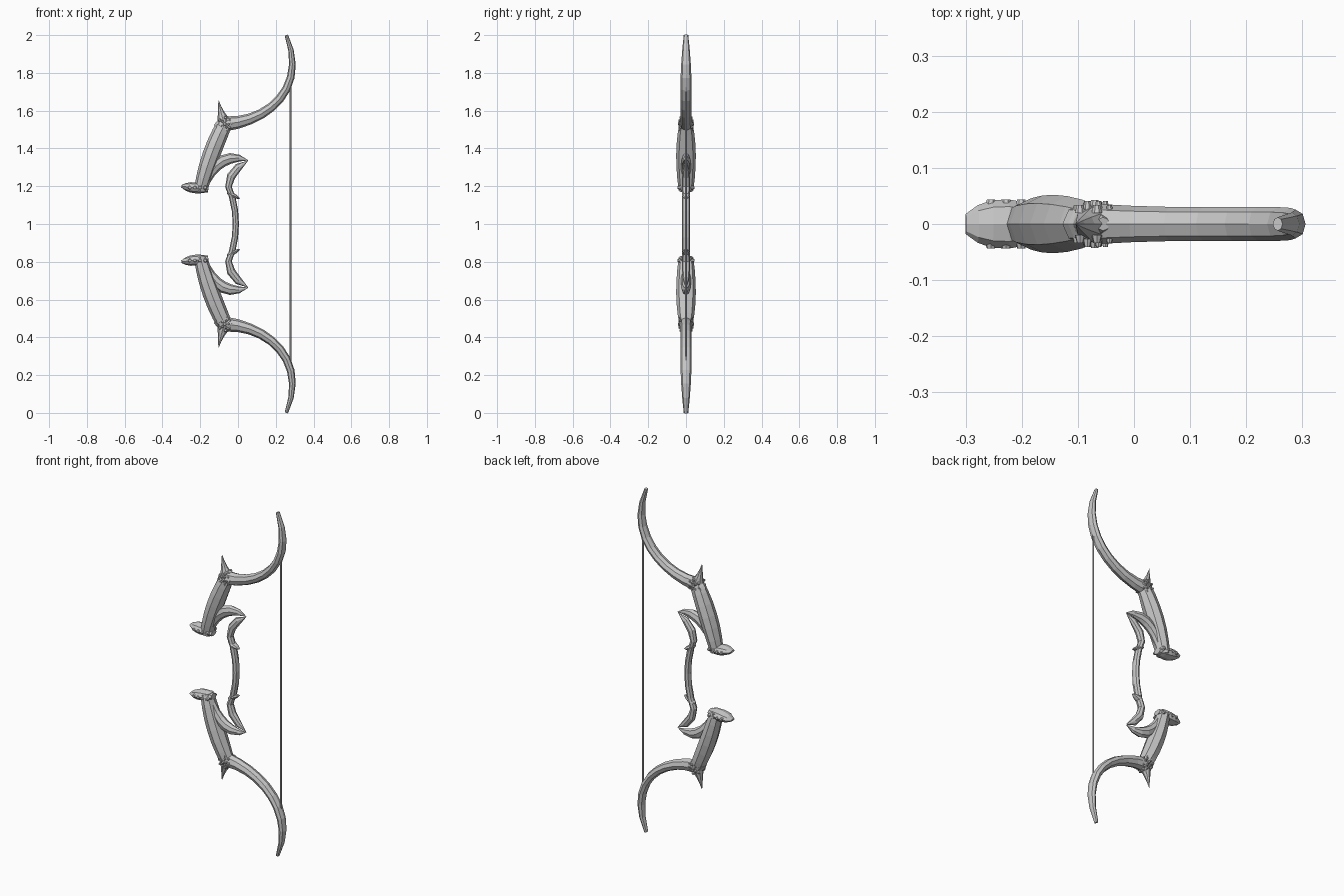
import bpy, bmesh, math, random
from mathutils import Vector, Matrix

cube = bpy.data.objects.get("Cube")
if cube:
    bpy.data.objects.remove(cube)

shade = (.57, .57, .57, 1)
grey = bpy.data.materials.new("stone_grey")
grey.use_nodes = True
grey.diffuse_color = shade
grey.node_tree.nodes["Principled BSDF"].inputs["Base Color"].default_value = shade


def bezier(values, t):
    """Blend numbers or vectors along a Bezier curve of any degree."""
    while len(values) > 1:
        values = [a * (1 - t) + b * t for a, b in zip(values, values[1:])]
    return values[0]


def finish(name, bm, mirrored):
    """Make the object about the grip's middle, mirrored up and down."""
    bmesh.ops.remove_doubles(bm, verts=bm.verts, dist=.0001)
    bmesh.ops.recalc_face_normals(bm, faces=bm.faces)
    mesh = bpy.data.meshes.new(name)
    bm.to_mesh(mesh)
    bm.free()
    mesh.materials.append(grey)
    part = bpy.data.objects.new(name, mesh)
    part.location.z = 1
    bpy.context.collection.objects.link(part)
    if mirrored:
        mirror = part.modifiers.new("Mirror", "MIRROR")
        mirror.use_axis = (False, False, True)
        mirror.use_mirror_merge = False


def sweep(name, path, widths, depths, steps, sides=8, mirrored=True):
    """Loft a tapering section along a curve; heights count from the grip's middle."""
    bm = bmesh.new()
    points = [bezier([Vector((x, 0, z)) for x, z in path], i / steps) for i in range(steps + 1)]
    rings = []
    for i, point in enumerate(points):
        along = (points[min(i + 1, steps)] - points[max(i - 1, 0)]).normalized()
        across = along.cross(Vector((0, -1, 0))) * bezier(widths, i / steps)
        outward = Vector((0, bezier(depths, i / steps), 0))
        angles = [math.tau * k / sides for k in range(sides)]
        rings.append([bm.verts.new(point + across * math.cos(a) + outward * math.sin(a))
                      for a in angles])
    for lower, upper in zip(rings, rings[1:]):
        for k in range(sides):
            bm.faces.new((lower[k - 1], lower[k], upper[k], upper[k - 1]))
    bm.faces.new(rings[0])
    bm.faces.new(rings[-1])
    finish(name, bm, mirrored)


def rivets(name, spots):
    """Low faceted rivets on the front and back, each with its own depth."""
    bm = bmesh.new()
    for x, z, radius, depth in spots:
        for side in (-1, 1):
            place = Matrix.Translation((x, side * depth, z))
            turn = Matrix.Rotation(-side * math.pi / 2, 4, "X")
            bmesh.ops.create_cone(bm, cap_ends=True, segments=7, radius1=radius,
                                  radius2=radius * .6, depth=.014, matrix=place @ turn)
    finish(name, bm, True)


# Joints shared by neighbouring parts
elbow = (-.07, .53)
hook_tip = (.055, .337)
collar_joint = (-.03, .14)

# Curved outer limb with a blunt tip
sweep("limb", path=[(.256, 1), (.37, .72), (.16, .54), elbow],
      widths=[.009, .03, .015, .04], depths=[.012, .045, .02, .036], steps=10)

# Thick riser arm, widest in the middle and rounded off at the elbow
sweep("riser", path=[(-.2, .175), (-.15, .375), (-.066, .54)],
      widths=[.034, .056, .04], depths=[.038, .068, .034], steps=6)
sweep("elbow_cap", path=[(-.09, .5), elbow, (-.055, .572)],
      widths=[.044, .046, .012], depths=[.036, .038, .012], steps=4)

# Pointed spike on the elbow
sweep("elbow_spike", path=[elbow, (-.09, .575), (-.104, .66)],
      widths=[.044, .016, 0], depths=[.034, .018, 0], steps=4)

# Flared end of the riser
sweep("riser_end", path=[(-.3, .2), (-.25, .194), (-.157, .184)],
      widths=[.006, .046, .016], depths=[.018, .066, .026], steps=5)

# Inner arm and its hooked return
sweep("inner_arm", path=[(-.17, .22), (-.1, .39), hook_tip],
      widths=[.02, .03, .047, 0], depths=[.02, .03, .034, 0], steps=6)
sweep("hook", path=[hook_tip, (-.02, .3), (-.085, .215), collar_joint],
      widths=[0, .046, .01, .016], depths=[0, .03, .02, .02], steps=4)

# Lipped collar and bowed grip
sweep("collar", path=[(-.058, .166), (.009, .135)],
      widths=[.005, .022, .002], depths=[.012, .034, .006], steps=4)
sweep("grip", path=[collar_joint, (.007, 0), (collar_joint[0], -collar_joint[1])],
      widths=[.017, .016, .017], depths=[.022], steps=4, mirrored=False)

# Rivets in rings on the elbow and in a row on the riser end
random.seed(4)
cluster = [(*elbow, .011, .036)]
for count, spread, depth in ((5, .019, .034), (8, .033, .027)):
    for k in range(count):
        angle = math.tau * k / count + random.uniform(-.2, .2)
        cluster.append((elbow[0] + spread * math.cos(angle), elbow[1] + spread * math.sin(angle),
                        random.uniform(.007, .01), depth))
rivets("elbow_rivets", cluster)
rivets("end_rivets", [(-.255 + .027 * k, .193, .012, .037) for k in range(4)])

# Taut string
sweep("string", path=[(.277, .76), (.277, -.76)],
      widths=[.005], depths=[.005], steps=1, sides=6, mirrored=False)
